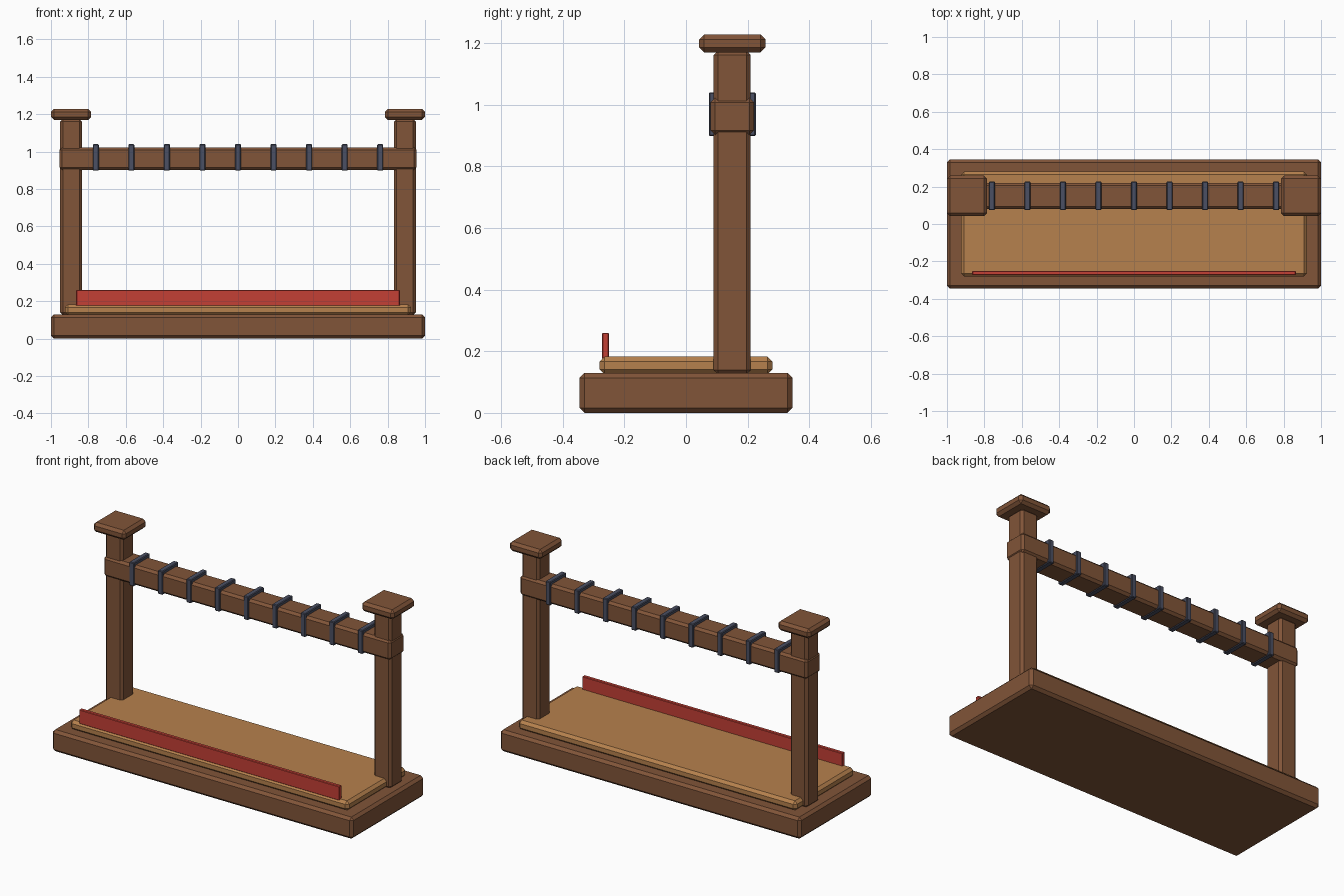
import bpy

cube = bpy.data.objects.get("Cube")
if cube:
    bpy.data.objects.remove(cube, do_unlink=True)


def make_material(name, rgb):
    mat = bpy.data.materials.new(name)
    mat.use_nodes = True
    color = (*rgb, 1.0)
    mat.diffuse_color = color
    mat.node_tree.nodes["Principled BSDF"].inputs["Base Color"].default_value = color
    return mat


DARK_WOOD = make_material("dark wood", (0.22, 0.09, 0.04))
LIGHT_WOOD = make_material("light wood", (0.47, 0.22, 0.075))
RED = make_material("red trim", (0.55, 0.05, 0.035))
IRON = make_material("blue grey iron", (0.07, 0.08, 0.125))


def box(name, low, high, mat, bevel):
    """Chamfered box between two corners."""
    bpy.ops.mesh.primitive_cube_add(size=1)
    obj = bpy.context.object
    obj.name = name
    obj.data.name = name
    size = [b - a for a, b in zip(low, high)]
    centre = [(a + b) / 2 for a, b in zip(low, high)]
    for v in obj.data.vertices:
        v.co = [c * s for c, s in zip(v.co, size)]
    obj.location = centre
    obj.data.materials.append(mat)
    mod = obj.modifiers.new("chamfer", 'BEVEL')
    mod.width = bevel
    mod.segments = 1
    return obj


# Plinth, deck and front rail
box("base", (-1, -0.345, 0), (1, 0.345, 0.13), DARK_WOOD, 0.016)
box("deck", (-0.925, -0.28, 0.125), (0.925, 0.28, 0.183), LIGHT_WOOD, 0.016)
box("front_rail", (-0.865, -0.273, 0.175), (0.865, -0.25, 0.26), RED, 0.003)

# Posts with square caps
for side, sign in (("left", 1), ("right", -1)):
    x = 0.8925 * sign
    box(side + "_post", (x - 0.058, 0.09, 0.125), (x + 0.058, 0.21, 1.175),
        DARK_WOOD, 0.014)
    box(side + "_cap", (x - 0.1075, 0.043, 1.17), (x + 0.1075, 0.258, 1.228),
        DARK_WOOD, 0.016)

# Cross beam with evenly spaced iron bands
box("cross_beam", (-0.955, 0.08, 0.902), (0.955, 0.22, 1.022), DARK_WOOD, 0.014)
for i in range(9):
    x = (i - 4) * 0.19
    box(f"band_{i + 1}", (x - 0.016, 0.074, 0.898), (x + 0.016, 0.227, 1.04),
        IRON, 0.004)
